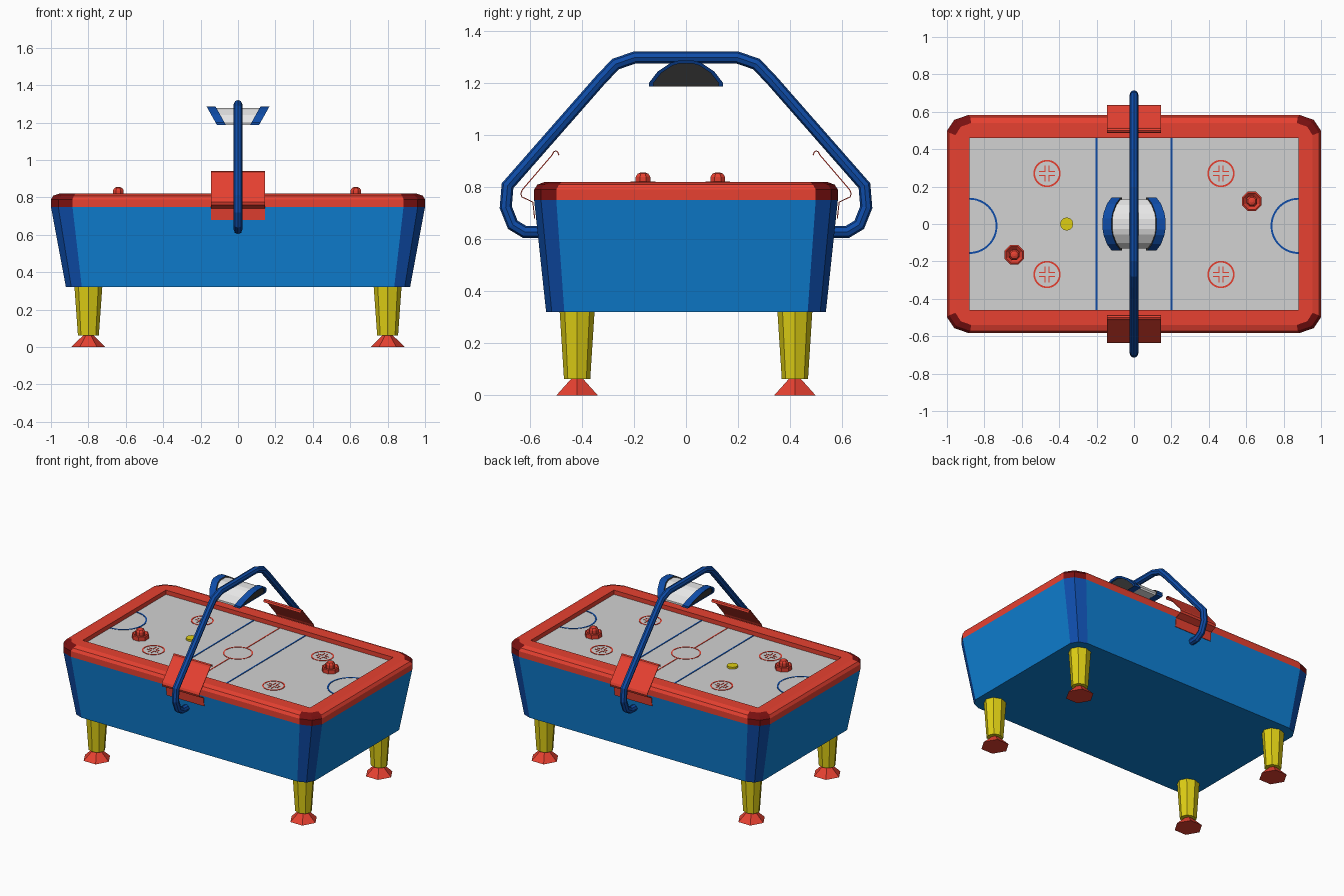
import bpy, bmesh, math
from mathutils import Vector

if "Cube" in bpy.data.objects:
    bpy.data.objects.remove(bpy.data.objects["Cube"])


def material(name, r, g, b):
    lin = lambda c: (c / 255 / 12.92) if c < 11 else ((c / 255 + 0.055) / 1.055) ** 2.4
    m = bpy.data.materials.new(name)
    m.diffuse_color = (lin(r), lin(g), lin(b), 1)
    m.use_nodes = True
    m.node_tree.nodes["Principled BSDF"].inputs["Base Color"].default_value = m.diffuse_color
    return m


BLUE = material("bright blue", 14, 128, 212)
NAVY = material("deep blue", 14, 76, 168)
RED = material("red", 235, 66, 50)
MAROON = material("dark red", 122, 16, 16)
YELLOW = material("yellow", 222, 206, 20)
GREY = material("playfield grey", 210, 210, 210)
WHITE = material("white", 238, 238, 238)
DARK = material("dark grey", 60, 60, 60)


def finish(name, bm, mats):
    bmesh.ops.recalc_face_normals(bm, faces=bm.faces)
    me = bpy.data.meshes.new(name)
    bm.to_mesh(me)
    bm.free()
    for m in mats:
        me.materials.append(m)
    ob = bpy.data.objects.new(name, me)
    bpy.context.collection.objects.link(ob)
    return ob


def loft(name, loops, mats, caps=True, closed=True, rule=None, cap_mat=0):
    """Skin a list of equal-length loops; rule(band, side) picks the material."""
    bm = bmesh.new()
    rows = [[bm.verts.new(p) for p in loop] for loop in loops]
    n = len(rows[0])
    for j in range(len(rows) - 1):
        for i in range(n if closed else n - 1):
            k = (i + 1) % n
            f = bm.faces.new((rows[j][i], rows[j][k], rows[j + 1][k], rows[j + 1][i]))
            f.material_index = rule(j, i) if rule else 0
    if caps:
        for row in (rows[0], rows[-1]):
            bm.faces.new(row).material_index = cap_mat
    bmesh.ops.remove_doubles(bm, verts=bm.verts, dist=1e-6)
    return finish(name, bm, mats)


def lathe(name, profile, sides, mat, centre=(0, 0), yscale=1.0, turn=0.0):
    loops = []
    for r, z in profile:
        loops.append([(centre[0] + r * math.cos(turn + 2 * math.pi * i / sides),
                       centre[1] + yscale * r * math.sin(turn + 2 * math.pi * i / sides), z)
                      for i in range(sides)])
    return loft(name, loops, [mat])


def outline(hx, hy, cx, cy, z):
    """Rectangle with two-segment corners: 12 points, sides 0, 3, 6, 9 are straight."""
    q = [(hx, hy - cy), (hx - 0.34 * cx, hy - 0.31 * cy), (hx - cx, hy)]
    pts = q + [(-x, y) for x, y in reversed(q)]
    pts += [(-x, -y) for x, y in q] + [(x, -y) for x, y in reversed(q)]
    return [(x, y, z) for x, y in pts]


def corner(i):
    return 1 if i % 3 != 2 else 0


# Cabinet with deep blue corners
loft("cabinet", [outline(0.92, 0.537, 0.085, 0.07, 0.32), outline(1.0, 0.583, 0.115, 0.085, 0.75)],
     [BLUE, NAVY], rule=lambda j, i: corner(i))

# Rounded rail with dark red corners
loft("rail", [outline(1.0, 0.583, 0.115, 0.085, 0.75),
              outline(1.0, 0.583, 0.115, 0.085, 0.79),
              outline(0.988, 0.571, 0.112, 0.083, 0.809),
              outline(0.955, 0.54, 0.085, 0.065, 0.82),
              outline(0.88, 0.46, 0, 0, 0.82),
              outline(0.88, 0.46, 0, 0, 0.78)],
     [RED, MAROON], caps=False, rule=lambda j, i: corner(i) if j < 3 else 0)

# Playfield
Z = 0.79
loft("playfield", [[(sx * 0.88, sy * 0.46, z) for sx, sy in ((1, 1), (-1, 1), (-1, -1), (1, -1))]
                   for z in (0.76, Z)], [GREY])


# Painted markings
def bar(name, x0, y0, x1, y1, mat):
    loft(name, [[(x0, y0, z), (x1, y0, z), (x1, y1, z), (x0, y1, z)] for z in (Z, Z + 0.002)], [mat])


def arc(name, cx, cy, r, w, a0, a1, mat, n=32):
    loops = []
    for i in range(n + 1):
        a = a0 + (a1 - a0) * i / n
        c, s = math.cos(a), math.sin(a)
        loops.append([(cx + q * c, cy + q * s, z) for q, z in
                      ((r - w, Z), (r, Z), (r, Z + 0.002), (r - w, Z + 0.002))])
    loft(name, loops, [mat], caps=a1 - a0 < 6)


for s in (1, -1):
    bar("zone_line", s * 0.2 - 0.005, -0.46, s * 0.2 + 0.005, 0.46, NAVY)
    bar("centre_line", -0.004, s * 0.09, 0.004, s * 0.46, RED)
    mid = 0 if s < 0 else math.pi
    arc("goal_crease", s * 0.88, -0.01, 0.15, 0.01, mid - math.pi / 2, mid + math.pi / 2, NAVY)
    for t in (1, -1):
        cx, cy = s * 0.465, t * 0.27
        arc("spot_circle", cx, cy, 0.073, 0.009, 0, 2 * math.pi, RED)
        for u in (1, -1):
            for v in (1, -1):
                bar("spot_cross", cx + u * 0.008, cy + v * 0.008, cx + u * 0.042, cy + v * 0.014, RED)
                bar("spot_cross", cx + u * 0.008, cy + v * 0.014, cx + u * 0.014, cy + v * 0.042, RED)
arc("centre_circle", 0, 0, 0.095, 0.008, 0, 2 * math.pi, RED)

# Mallets and puck
for c in ((-0.64, -0.165), (0.63, 0.122)):
    lathe("mallet", [(0.056, Z), (0.056, 0.818), (0.048, 0.822), (0.031, 0.806), (0.031, 0.838),
                     (0.022, 0.851), (0.008, 0.856)], 8, RED, c, turn=math.pi / 8)
lathe("puck", [(0.035, Z), (0.035, 0.803)], 12, YELLOW, (-0.36, 0.0))

# Tapered legs on hexagonal feet
for sx in (1, -1):
    for sy in (1, -1):
        c = (sx * 0.80, sy * 0.418)
        lathe("leg", [(0.056, 0.063), (0.075, 0.33)], 8, YELLOW, c, yscale=0.9)
        lathe("foot", [(0.092, 0.0), (0.025, 0.065)], 6, RED, c)

# Overhead arch tube, mirrored about the middle
half = [(-0.55, 0.627), (-0.62, 0.628), (-0.665, 0.655), (-0.692, 0.722), (-0.685, 0.805),
        (-0.325, 1.215), (-0.27, 1.272), (-0.195, 1.298)]
path = [Vector((0, y, z)) for y, z in half + [(-y, z) for y, z in reversed(half)]]
rings = []
for i, p in enumerate(path):
    a = (p - path[max(i - 1, 0)]).normalized()
    b = (path[min(i + 1, len(path) - 1)] - p).normalized()
    t = (a + b).normalized()
    n = Vector((0, -t.z, t.y)) / max(t.dot(b if b.length else a), 0.7)
    rings.append([p + 0.023 * (Vector((math.cos(k * math.pi / 4), 0, 0)) + n * math.sin(k * math.pi / 4))
                  for k in range(8)])
loft("arch_tube", rings, [NAVY])

# Curved side brackets
sheet = [(0.488, 0.922), (0.492, 0.934), (0.50, 0.939), (0.508, 0.935), (0.514, 0.923), (0.628, 0.79),
         (0.634, 0.775), (0.63, 0.762), (0.588, 0.742), (0.581, 0.68)]
for s in (1, -1):
    ob = loft("side_bracket", [[(x, s * y, z) for y, z in sheet] for x in (-0.145, 0.145)],
              [RED], caps=False, closed=False)
    mod = ob.modifiers.new("thickness", "SOLIDIFY")
    mod.thickness = 0.004
    mod.offset = 0

# Lamp: white arched shade between two slanted blue rims with dark ends
arch = [(-0.142, 1.186), (-0.142, 1.2), (-0.108, 1.244), (-0.06, 1.276), (-0.03, 1.285)]
arch += [(-y, z) for y, z in reversed(arch)]


def section(x, scale):
    pts = [(y * scale, 1.19 + (z - 1.19) * scale) for y, z in arch]
    return [(math.copysign(abs(x) + (z - 1.186) * 0.56, x), y, z) for y, z in pts]


loft("lamp_shade", [section(-0.09, 0.93), section(0.09, 0.93)], [WHITE])
for s in (1, -1):
    loft("lamp_rim", [section(s * 0.064, 1), section(s * 0.112, 1), section(s * 0.112, 0.88),
                      section(s * 0.104, 0.88)], [NAVY, DARK], cap_mat=1)
